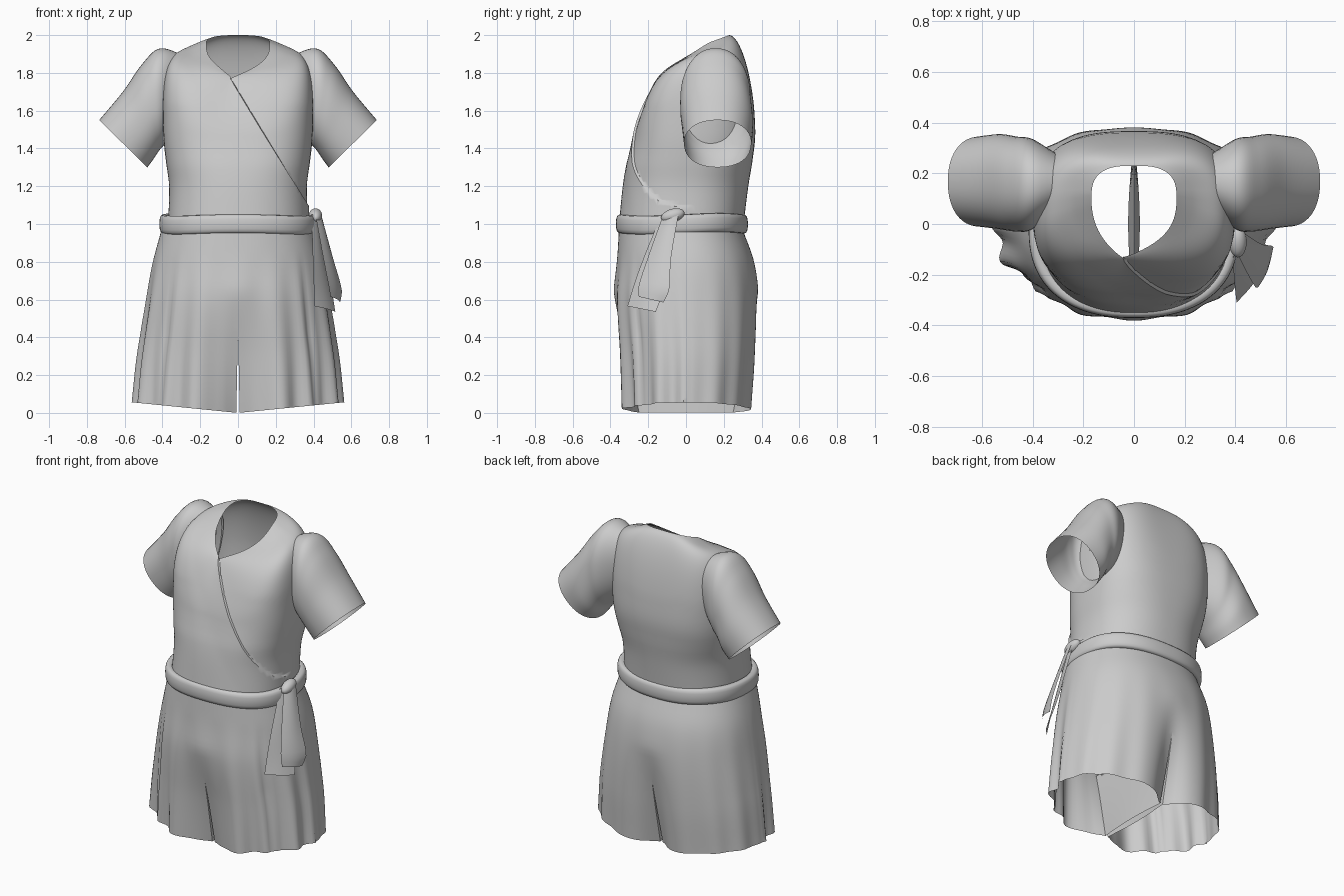
import bpy, bmesh
from math import sin, cos, pi, exp, copysign
from mathutils import Vector

cube = bpy.data.objects.get("Cube")
if cube:
    bpy.data.objects.remove(cube, do_unlink=True)

cloth = bpy.data.materials.new("grey cloth")
cloth.use_nodes = True
cloth.diffuse_color = (0.6, 0.6, 0.6, 1)
cloth.node_tree.nodes["Principled BSDF"].inputs["Base Color"].default_value = (0.6, 0.6, 0.6, 1)


def power(v, e):
    return copysign(abs(v) ** e, v)


def spline(keys, t):
    """Smooth values between keys of the form (t, value, value, ...)."""
    t = min(max(t, keys[0][0]), keys[-1][0])
    i = 0
    while i < len(keys) - 2 and t > keys[i + 1][0]:
        i += 1

    def slope(j, c):
        a, b = keys[max(j - 1, 0)], keys[min(j + 1, len(keys) - 1)]
        return (b[c] - a[c]) / (b[0] - a[0])

    k0, k1 = keys[i], keys[i + 1]
    h = k1[0] - k0[0]
    u = (t - k0[0]) / h
    return [(1 + 2 * u) * (1 - u) ** 2 * k0[c] + u * u * (3 - 2 * u) * k1[c]
            + h * u * (1 - u) * ((1 - u) * slope(i, c) - u * slope(i + 1, c))
            for c in range(1, len(k0))]


def oval(a, half_width, front, back, e=2.35):
    return (half_width * power(cos(a), 2 / e),
            (front + back) / 2 + (back - front) / 2 * power(sin(a), 2 / e))


def add_grid(bm, rows, wrap=False):
    grid = [[bm.verts.new(p) for p in row] for row in rows]
    for r0, r1 in zip(grid, grid[1:]):
        n = len(r0)
        for j in range(n if wrap else n - 1):
            k = (j + 1) % n
            bm.faces.new((r0[j], r0[k], r1[k], r1[j]))


def finish(name, bm, mirror=False):
    bmesh.ops.remove_doubles(bm, verts=bm.verts, dist=0.0005)
    me = bpy.data.meshes.new(name)
    bm.to_mesh(me)
    bm.free()
    me.materials.append(cloth)
    ob = bpy.data.objects.new(name, me)
    bpy.context.collection.objects.link(ob)
    if mirror:
        ob.modifiers.new("mirror", "MIRROR").merge_threshold = 0.002
    bpy.ops.object.select_all(action="DESELECT")
    ob.select_set(True)
    bpy.context.view_layer.objects.active = ob
    bpy.ops.object.shade_smooth_by_angle(angle=1.0)


# Bodice: body rings, then a yoke that closes over the shoulders to the neckline
BODY = [(1.0, .37, -.355, .305, 2.35), (1.2, .365, -.335, .33, 2.35),
        (1.32, .38, -.315, .35, 2.5), (1.45, .40, -.28, .37, 2.75)]
N = 96
angles = [2 * pi * (i + 0.5) / N for i in range(N)]


def neckline(a):
    c, s = cos(a), sin(a)
    if s > 0:
        x, y = .168 * power(c, .7), .1 + .13 * s ** .7
    else:
        x, y = .168 * power(c, .7 - .9 * s) - .04 * s ** 4, .1 + .23 * s
    if y < .12:
        z = 1.77 + .19 * (max(y + .13, 0) / .25) ** .8
    else:
        z = 1.96 + .04 * (y - .12) / .11
    return x, y, z


def yoke(a, t):
    s = sin(a)
    p = 4 - 2.2 * s * s if s > 0 else 4 - 2.8 * abs(s) ** 1.6
    blend = 1 - cos(t) ** (2 / p) if t < pi / 2 - .001 else 1
    rise = sin(t) ** (2 / p)
    x0, y0 = oval(a, *BODY[-1][1:])
    x1, y1, z1 = neckline(a)
    dip = .035 * cos(a) ** 2 * sin(pi * blend)
    return x0 + (x1 - x0) * blend, y0 + (y1 - y0) * blend, 1.45 + (z1 - 1.45) * rise - dip


rows = []
for i in range(14):
    z = 1.0 + .45 * i / 14
    rows.append([(*oval(a, *spline(BODY, z)), z) for a in angles])
rows += [[yoke(a, pi / 2 * i / 22) for a in angles] for i in range(23)]
bm = bmesh.new()
add_grid(bm, rows, True)
for _ in range(8):
    bmesh.ops.smooth_vert(bm, verts=[v for v in bm.verts if 1.34 < v.co.z < 1.62], factor=.5,
                          use_axis_x=True, use_axis_y=True, use_axis_z=True)

# Armholes, hidden under the sleeves
holes = []
for f in bm.faces:
    c = f.calc_center_median()
    if abs(c.x) > .34 and ((c.y - .16) / .1) ** 2 + ((c.z - 1.73) / .13) ** 2 < 1:
        holes.append(f)
bmesh.ops.delete(bm, geom=holes, context="FACES")

# Wrap front: two cuts along the diagonal make a raised overlapping edge
origin, normal = Vector((-.17, 0, 1.99)), Vector((.91, 0, .55)).normalized()
for offset in (0, -.006):
    front = [f for f in bm.faces if f.calc_center_median().y < .05]
    geom = front + list({e for f in front for e in f.edges}) + list({v for f in front for v in f.verts})
    bmesh.ops.bisect_plane(bm, geom=geom, dist=1e-5, plane_co=origin + normal * offset, plane_no=normal)
bm.normal_update()
moves = []
for v in bm.verts:
    d = (v.co - origin).dot(normal)
    if v.co.y < .03 and -.15 < d < -.005:
        moves.append((v, v.normal * .012 * (1 + d / .15) * min(1, (.03 - v.co.y) / .1)))
for v, move in moves:
    v.co += move
finish("bodice", bm)

# Sleeves: rings given by top x, z, bottom x, z and front and back depth
SLEEVE = [(0, .27, 1.885, .34, 1.47, .06, .275), (1, .41, 1.93, .39, 1.42, -.02, .335),
          (2, .505, 1.85, .42, 1.385, -.03, .345), (3, .61, 1.70, .45, 1.34, -.02, .355),
          (4, .735, 1.55, .48, 1.30, -.01, .345)]
rows = []
for i in range(25):
    tx, tz, bx, bz, y0, y1 = spline(SLEEVE, i / 6)
    ring = []
    for j in range(48):
        a = 2 * pi * j / 48
        u = .5 + .5 * power(sin(a), .9)
        ring.append((bx + (tx - bx) * u, (y0 + y1) / 2 + (y1 - y0) / 2 * power(cos(a), .9), bz + (tz - bz) * u))
    rows.append(ring)
bm = bmesh.new()
add_grid(bm, rows, True)
finish("sleeves", bm, mirror=True)

# Shorts: one flared, pleated leg, mirrored
SHORTS = [(0, .548, -.345, .36), (.3, .525, -.36, .38), (.6, .483, -.38, .384),
          (.8, .45, -.365, .36), (.97, .405, -.355, .30)]
CROTCH = .45


def shorts_point(a, z):
    flare = max(0, 1 - z / .85)
    hw, yf, yb = spline(SHORTS, z)
    fold = flare * cos(16 * a) * (.02 if a < 0 else .006)
    fold -= .03 * min(1, 2 * flare) * exp(-((a + .75) / .07) ** 2)
    x, y = oval(a, hw + fold, yf - fold, yb + fold, 2.22)
    tuck = max(0, 1 - z / .65)
    y *= 1 - .32 * tuck * exp(-(x / .09) ** 2)
    x = max(x, .009 * max(0, 1 - z / CROTCH))
    return x, y, z + .055 * min(1, x / .55) * max(0, 1 - z / .4)


levels = [CROTCH * i / 14 for i in range(14)] + [CROTCH + (.97 - CROTCH) * i / 14 for i in range(15)]
bm = bmesh.new()
add_grid(bm, [[shorts_point(-pi / 2 + pi * j / 72, z) for j in range(73)] for z in levels])
inner = []
for i, z in enumerate(levels[:15]):
    p, q = Vector(shorts_point(-pi / 2, z)), Vector(shorts_point(pi / 2, z))
    inner.append([p.lerp(q, j / 16) + Vector((.014 * (1 - i / 14) * sin(pi * j / 16), 0, 0)) for j in range(17)])
add_grid(bm, inner)
bmesh.ops.remove_doubles(bm, verts=bm.verts, dist=0.0005)
bmesh.ops.recalc_face_normals(bm, faces=bm.faces)
finish("shorts", bm, mirror=True)

# Belt: a soft flattened band
rows = []
for i in range(17):
    t = 2 * pi * i / 16
    dr, dz = .026 * power(cos(t), .7), .05 * power(sin(t), .7)
    rows.append([(*oval(a, .39 + dr, -.345 - dr, .302 + dr),
                  1.0 + dz + .005 * sin(3 * a) + .004 * sin(a)) for a in angles])
bm = bmesh.new()
add_grid(bm, rows, True)
finish("belt", bm)

# Knot on the left hip
bm = bmesh.new()
bmesh.ops.create_uvsphere(bm, u_segments=24, v_segments=14, radius=1)
for v in bm.verts:
    x, y, z = v.co
    v.co = (.41 + .035 * x, -.07 + .062 * y, 1.045 + .036 * z + .012 * y)
finish("sash_knot", bm)

# Sash tails: rows of height, front edge x, y and back edge x, y
TAILS = {
    "sash_tail_front": [(.55, .405, -.31, .515, -.16), (.7, .40, -.265, .49, -.105),
                        (.85, .395, -.21, .455, -.09), (1.05, .39, -.13, .42, -.05)],
    "sash_tail_back": [(.60, .49, -.25, .54, -.12), (.66, .48, -.25, .55, -.09),
                       (.82, .45, -.20, .505, -.08), (1.05, .41, -.12, .44, -.04)],
}
for name, keys in TAILS.items():
    rows = []
    for i in range(17):
        z = keys[0][0] + (1.05 - keys[0][0]) * i / 16
        x0, y0, x1, y1 = spline(keys, z)
        rows.append([(x0 + (x1 - x0) * u + .012 * sin(pi * u), y0 + (y1 - y0) * u, z + .03 * (.5 - u) * (1 - i / 16))
                     for u in [j / 8 for j in range(9)]])
    bm = bmesh.new()
    add_grid(bm, rows)
    finish(name, bm)
